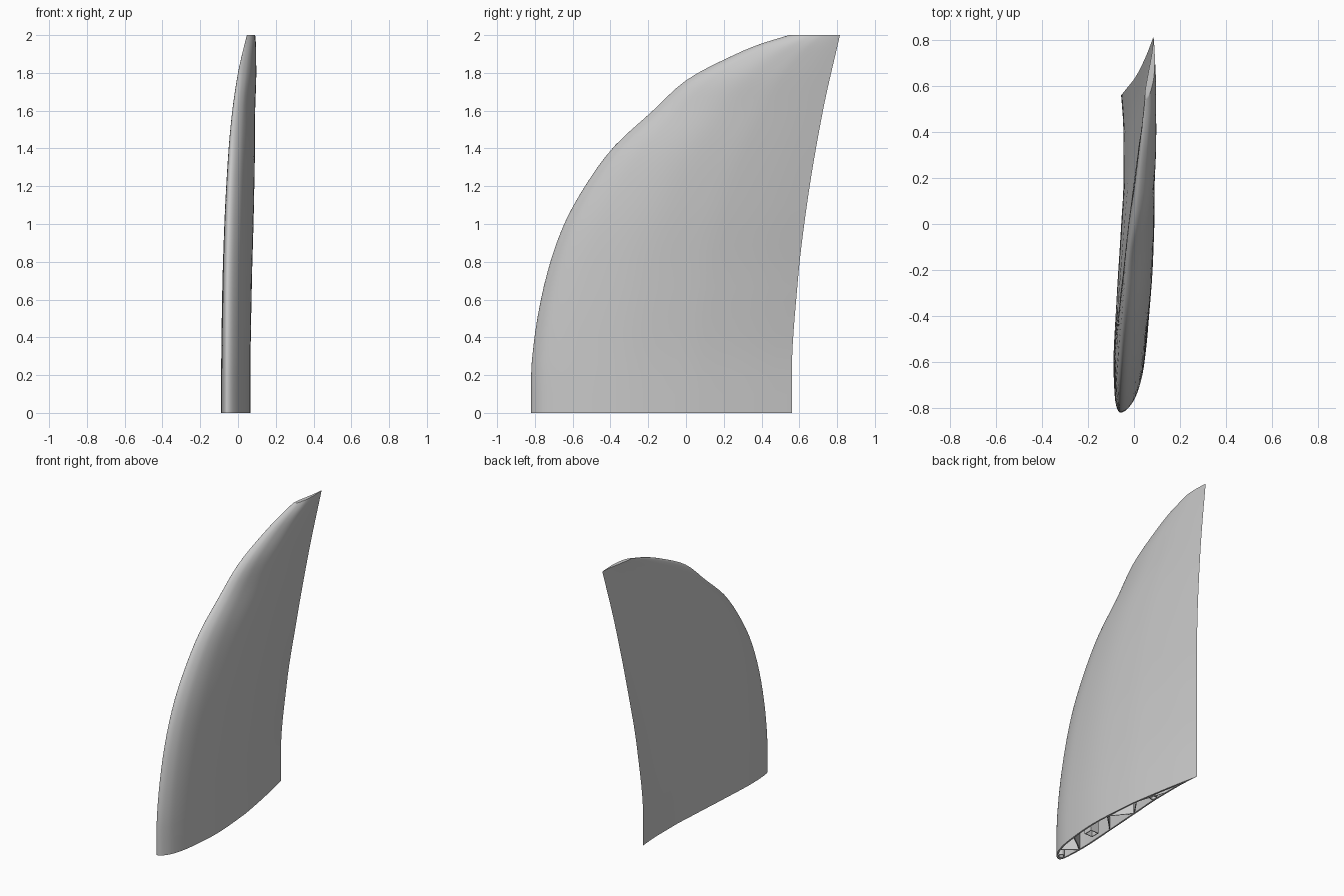
import bpy, bmesh, math

if "Cube" in bpy.data.objects:
    bpy.data.objects.remove(bpy.data.objects["Cube"])

grey = bpy.data.materials.new("light grey")
grey.diffuse_color = (0.58, 0.58, 0.58, 1)
grey.use_nodes = True
grey.node_tree.nodes["Principled BSDF"].inputs["Base Color"].default_value = grey.diffuse_color


def curve(points):
    """Smooth monotone interpolation through (position, value) pairs."""
    xs, ys = zip(*points)
    n = len(xs)
    sec = [(ys[i + 1] - ys[i]) / (xs[i + 1] - xs[i]) for i in range(n - 1)]
    slope = [sec[0]] + [2 * a * b / (a + b) if a * b > 0 else 0
                        for a, b in zip(sec, sec[1:])] + [sec[-1]]

    def value(x):
        i = max(0, min(n - 2, sum(x >= v for v in xs) - 1))
        h = xs[i + 1] - xs[i]
        t = (x - xs[i]) / h
        return (ys[i] * (1 + 2 * t) * (1 - t) ** 2 + slope[i] * h * t * (1 - t) ** 2
                + ys[i + 1] * t * t * (3 - 2 * t) + slope[i + 1] * h * t * t * (t - 1))
    return value


# Leading and trailing edges of the blade against height
lead_y = curve([(0, -.82), (.2, -.82), (.4, -.802), (.6, -.768), (.8, -.718), (1, -.645),
                (1.2, -.535), (1.4, -.39), (1.6, -.175), (1.76, 0), (1.9, .265), (1.95, .385), (2, .545)])
lead_x = curve([(0, -.0585), (.2, -.0585), (.6, -.057), (1, -.05), (1.4, -.033),
                (1.6, -.017), (1.8, .01), (2, .05)])
trail_y = curve([(0, .56), (.2, .56), (.7, .592), (1.08, .637), (1.6, .725), (2, .815)])
trail_x = curve([(0, -.056), (.2, -.056), (.7, -.03), (1.08, .005), (1.6, .05), (2, .085)])

# Convex and concave sides of the foil section, against the square root of chord position
convex = curve([(0, 0), (.14, .04), (.22, .065), (.4, .104), (.6, .124),
                (.768, .103), (.854, .074), (.938, .036), (1, 0)])
concave = curve([(0, 0), (.1, -.014), (.22, -.025), (.4, -.031), (.6, -.018),
                 (.768, .001), (.854, .011), (.938, .011), (1, 0)])
CHORD = 1.38


def place(t, offset, z):
    ly, lx, ty, tx = lead_y(z), lead_x(z), trail_y(z), trail_x(z)
    return (lx + t * (tx - lx) + offset * (ty - ly) / CHORD, ly + t * (ty - ly), z)


levels = [0, .1, .2] + [.2 + 1.8 * math.sin(math.pi / 2 * i / 36) for i in range(1, 37)]


def loft(name, outer, top, inner=None, inner_top=0):
    """Sweep a section up the blade, with an optional cavity open at the base."""
    bm = bmesh.new()

    def skin(section, limit):
        rings = [[bm.verts.new(place(t, o, z)) for t, o in section]
                 for z in levels if z <= limit + 1e-6]
        n = len(section)
        for a, b in zip(rings, rings[1:]):
            for i in range(n):
                j = (i + 1) % n
                bm.faces.new((a[i], a[j], b[j], b[i]))
        bm.faces.new(rings[-1])
        return rings[0]

    base = skin(outer, top)
    if inner:
        hole = skin(inner, inner_top)
        for i in range(len(base)):
            j = (i + 1) % len(base)
            bm.faces.new((base[i], base[j], hole[j], hole[i]))
    else:
        bm.faces.new(base)
    bmesh.ops.recalc_face_normals(bm, faces=bm.faces)
    mesh = bpy.data.meshes.new(name)
    bm.to_mesh(mesh)
    bm.free()
    obj = bpy.data.objects.new(name, mesh)
    bpy.context.collection.objects.link(obj)
    mesh.materials.append(grey)
    bpy.ops.object.select_all(action='DESELECT')
    obj.select_set(True)
    bpy.context.view_layer.objects.active = obj
    bpy.ops.object.shade_smooth_by_angle(angle=math.radians(35))


# Hollow blade skin
WALL, N = .011, 32
steps = [i / N for i in range(N + 1)]
outer = [(s * s, convex(s)) for s in steps] + [(s * s, concave(s)) for s in steps[-2:0:-1]]


def wall_point(s, side):
    t = .008 + .93 * s * s
    r = math.sqrt(t)
    mid, half = (convex(r) + concave(r)) / 2, (convex(r) - concave(r)) / 2
    return t, mid + side * max(.001, half - WALL) * (0 if s == 0 else 1)


inner = ([wall_point(s, 1) for s in steps] + [wall_point(s, -1) for s in steps[-2:0:-1]])
loft("blade_skin", outer, 2, inner, 1.9)

# Zigzag webs joining the two walls
nodes = [.07, .13, .20, .36, .45, .55, .64, .80]
for k in range(len(nodes) - 1):
    if k == 2:
        continue
    ta, tb = nodes[k], nodes[k + 1]
    up, low = (ta, tb) if k % 2 == 0 else (tb, ta)
    a, b = convex(math.sqrt(up)) - .006, concave(math.sqrt(low)) + .006
    loft(f"web_{k + 1}", [(up - .003, a), (up + .003, a), (low + .003, b), (low - .003, b)], 1.8)


# Spar sockets running up inside the blade
def tube(name, t, radius, sides, turn=0):
    r = math.sqrt(t)
    mid = (convex(r) + concave(r)) / 2
    ring = lambda q: [(t + q * math.cos(turn + math.tau * i / sides) / CHORD,
                       mid + q * math.sin(turn + math.tau * i / sides)) for i in range(sides)]
    loft(name, ring(radius), 1.5, ring(radius - .007), 1.45)


tube("front_socket", .03, .022, 20)
tube("box_spar", .28, .045, 4, math.pi / 4)
tube("rear_socket", .72, .026, 20)
